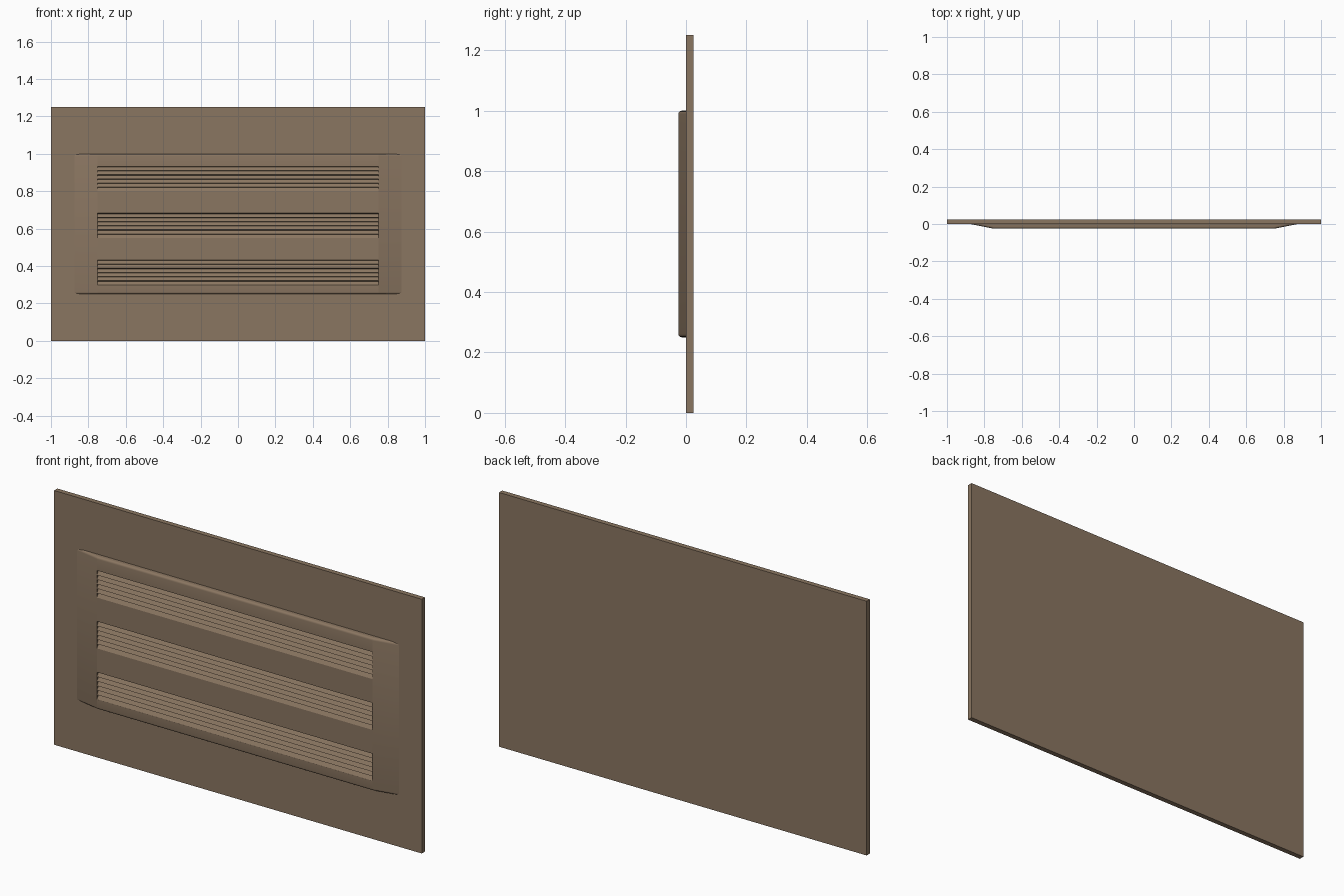
import bpy, bmesh, math

if "Cube" in bpy.data.objects:
    bpy.data.objects.remove(bpy.data.objects["Cube"])

# One flat brown for the whole model
brown = bpy.data.materials.new("warm_brown")
brown.diffuse_color = (0.255, 0.18, 0.119, 1)
brown.use_nodes = True
brown.node_tree.nodes["Principled BSDF"].inputs["Base Color"].default_value = brown.diffuse_color

FRONT, BACK = -0.025, 0.02      # raised panel front, and its hidden back inside the plate
Z0, Z1, R = 0.25, 1.0, 0.011    # raised panel height range and edge rounding
HALF = 0.75                     # half width of the flat front
LOUVRES, BAND, DEPTH = 6, 0.133, 0.013


def make_object(name, sections):
    """Skin matching cross-sections (lists of points) and cap both ends."""
    bm = bmesh.new()
    rings = [[bm.verts.new(p) for p in s] for s in sections]
    n = len(rings[0])
    for a, b in zip(rings, rings[1:]):
        for i in range(n):
            j = (i + 1) % n
            bm.faces.new((a[i], a[j], b[j], b[i]))
    bm.faces.new(rings[0])
    bm.faces.new(rings[-1])
    bmesh.ops.recalc_face_normals(bm, faces=bm.faces)
    mesh = bpy.data.meshes.new(name)
    bm.to_mesh(mesh)
    bm.free()
    obj = bpy.data.objects.new(name, mesh)
    bpy.context.collection.objects.link(obj)
    mesh.materials.append(brown)
    bpy.ops.object.select_all(action='DESELECT')
    obj.select_set(True)
    bpy.context.view_layer.objects.active = obj
    bpy.ops.object.shade_smooth_by_angle(angle=math.radians(30))
    return obj


def profile(shift=0.0, louvred=False):
    """(y, z) outline of the raised panel; the front is moved back by shift."""
    arc = [i * math.pi / 8 for i in range(5)]
    pts = [(BACK, Z0)]
    pts += [(FRONT + R - R * math.sin(a) + shift, Z0 + R - R * math.cos(a)) for a in arc]
    if louvred:
        pitch = BAND / LOUVRES
        for base in (0.30, 0.55, 0.80):
            pts.append((FRONT, base))
            for k in range(LOUVRES):
                z = base + k * pitch
                pts += [(FRONT + DEPTH, z + 0.85 * pitch), (FRONT, z + pitch)]
    pts += [(FRONT + R - R * math.cos(a) + shift, Z1 - R + R * math.sin(a)) for a in arc]
    pts.append((BACK, Z1))
    return pts


# Back plate
plate = [(0, 0), (0.025, 0), (0.025, 1.25), (0, 1.25)]
make_object("back_plate", [[(x, y, z) for y, z in plate] for x in (-1, 1)])

# Raised centre with three louvred bands
centre = profile(louvred=True)
make_object("louvred_panel", [[(x, y, z) for y, z in centre] for x in (-HALF, HALF)])

# Sloping ends that sink into the plate
SHIFT = 0.032
outer = HALF + SHIFT * 0.125 / 0.025
for side, label in ((-1, "left"), (1, "right")):
    make_object(label + "_sloped_end",
                [[(side * HALF, y, z) for y, z in profile()],
                 [(side * outer, y, z) for y, z in profile(SHIFT)]])
